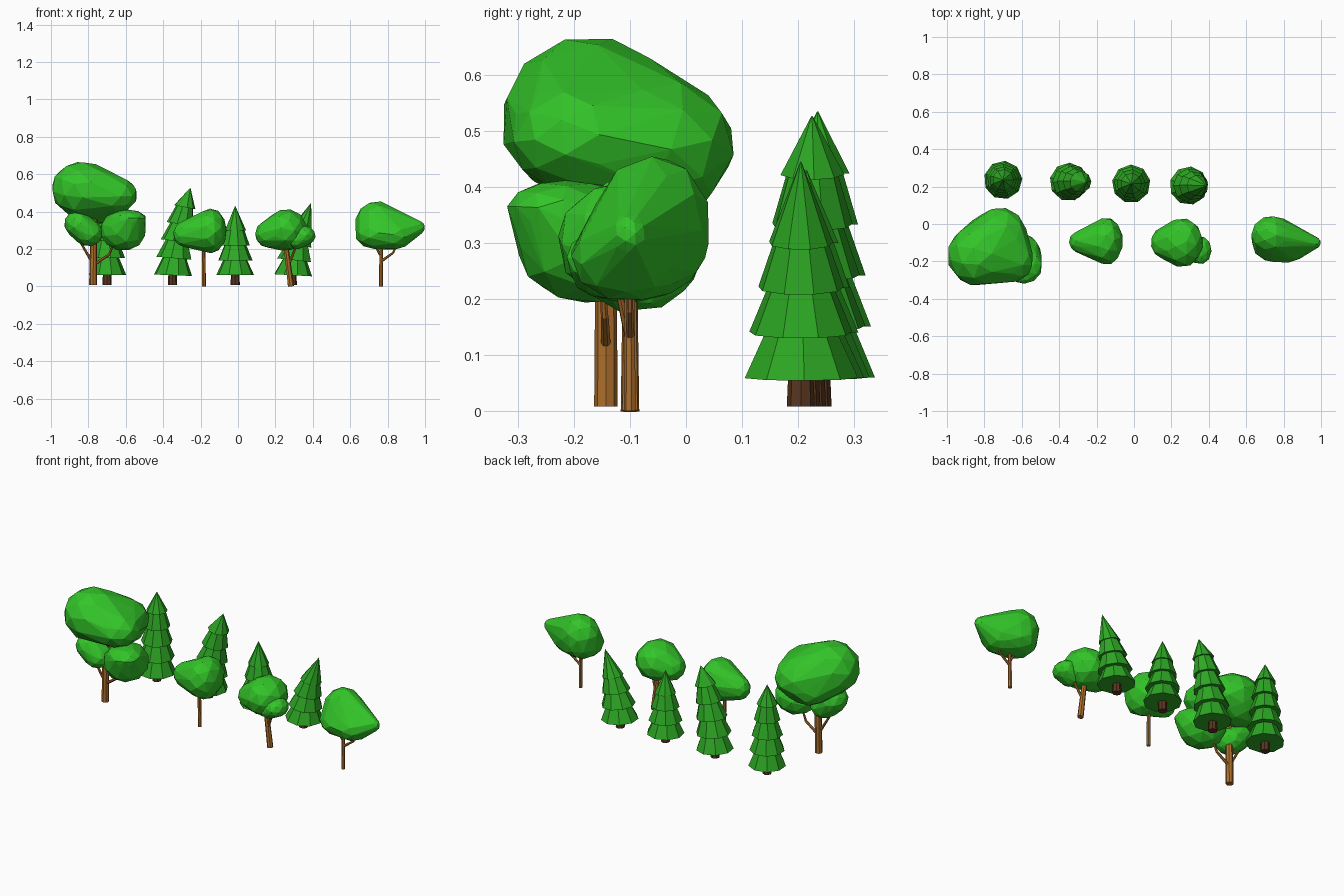
import bpy, bmesh, math, random
from mathutils import Vector, Matrix

if "Cube" in bpy.data.objects:
    bpy.data.objects.remove(bpy.data.objects["Cube"])

random.seed(4)


def material(name, rgb):
    m = bpy.data.materials.new(name)
    m.diffuse_color = (*rgb, 1)
    m.use_nodes = True
    m.node_tree.nodes["Principled BSDF"].inputs["Base Color"].default_value = m.diffuse_color
    return m


LEAF = material("leaf green", (0.033, 0.56, 0.022))
PINE = material("pine green", (0.026, 0.39, 0.017))
BARK = material("light bark", (0.42, 0.16, 0.026))
DARK = material("dark bark", (0.10, 0.036, 0.014))


def finish(bm, name, mat):
    bmesh.ops.recalc_face_normals(bm, faces=bm.faces)
    me = bpy.data.meshes.new(name)
    bm.to_mesh(me)
    bm.free()
    me.materials.append(mat)
    ob = bpy.data.objects.new(name, me)
    bpy.context.collection.objects.link(ob)
    return ob


def crown(name, *parts):
    """Faceted leaf mass: convex hull around a few ellipsoids (centre, radii)."""
    bm = bmesh.new()
    for c, r in parts:
        turn = Matrix.Rotation(random.uniform(0, 6), 4, (0.3, 0.5, 0.8))
        bmesh.ops.create_icosphere(bm, subdivisions=2, radius=1,
                                   matrix=Matrix.Translation(c) @ Matrix.Diagonal((*r, 1)) @ turn)
    bmesh.ops.delete(bm, geom=bm.faces[:] + bm.edges[:], context='EDGES_FACES')
    bmesh.ops.convex_hull(bm, input=bm.verts[:])
    bmesh.ops.delete(bm, geom=[v for v in bm.verts if not v.link_faces], context='VERTS')
    bmesh.ops.remove_doubles(bm, verts=bm.verts[:], dist=0.018)
    finish(bm, name, LEAF)


def limb(name, p0, p1, r0, r1, sides=7, mat=BARK):
    """Tapered straight trunk or branch."""
    p0, p1 = Vector(p0), Vector(p1)
    d = p1 - p0
    bm = bmesh.new()
    bmesh.ops.create_cone(bm, cap_ends=True, segments=sides, radius1=r0, radius2=r1, depth=d.length,
                          matrix=Matrix.Translation((p0 + p1) / 2)
                          @ d.to_track_quat('Z', 'Y').to_matrix().to_4x4())
    finish(bm, name, mat)


def pine(n, x, y, height, tiers, lean):
    """Stacked skirts, narrowing upward and bent along x."""
    limb(f"pine_trunk_{n}", (x, y, 0.008), (x, y, 0.1), 0.025, 0.021, 8, DARK)
    step = 0.08 if tiers == 4 else 0.091
    bm = bmesh.new()
    for i in range(tiers):
        t = i / (tiers - 1)
        z0 = 0.06 + step * i
        r0 = 0.103 - 0.045 * t ** 1.4
        last = i == tiers - 1
        z1, r1 = (height, 0.001) if last else (z0 + step + 0.02, r0 * 0.55)
        turn = Matrix.Rotation(random.uniform(-0.2, 0.2), 4, 'Z')
        bmesh.ops.create_cone(bm, cap_ends=True, segments=9, radius1=r0, radius2=r1, depth=z1 - z0,
                              matrix=Matrix.Translation((0, 0, (z0 + z1) / 2)) @ turn)
    for v in bm.verts:
        u = v.co.z / height
        slope = 1.8 * lean / height * u ** 0.8
        v.co = (x + v.co.x + lean * u ** 1.8, y + v.co.y, v.co.z - 0.7 * slope * v.co.x)
    finish(bm, f"pine_needles_{n}", PINE)


# Row of pines at the back
pine(1, -0.70, 0.235, 0.535, 5, 0.0)
pine(2, -0.35, 0.225, 0.527, 5, 0.095)
pine(3, -0.015, 0.215, 0.43, 4, 0.0)
pine(4, 0.29, 0.205, 0.445, 4, 0.10)

# Big tree on the left
limb("big_trunk", (-0.775, -0.143, 0.008), (-0.77, -0.143, 0.40), 0.021, 0.018, 8)
limb("big_branch_left", (-0.775, -0.143, 0.12), (-0.85, -0.15, 0.25), 0.008, 0.006)
limb("big_branch_right", (-0.77, -0.143, 0.115), (-0.69, -0.145, 0.17), 0.009, 0.007)
limb("big_branch_right_tip", (-0.69, -0.145, 0.168), (-0.66, -0.15, 0.24), 0.007, 0.005)
crown("big_crown_top",
      ((-0.835, -0.168, 0.52), (0.165, 0.165, 0.15)),
      ((-0.72, -0.072, 0.475), (0.15, 0.163, 0.125)),
      ((-0.67, -0.195, 0.49), (0.135, 0.12, 0.10)),
      ((-0.77, -0.065, 0.43), (0.13, 0.125, 0.10)))
crown("big_crown_right",
      ((-0.615, -0.175, 0.30), (0.125, 0.13, 0.11)),
      ((-0.59, -0.225, 0.36), (0.10, 0.095, 0.052)))
crown("big_crown_left",
      ((-0.855, -0.17, 0.335), (0.075, 0.09, 0.075)),
      ((-0.80, -0.17, 0.285), (0.08, 0.085, 0.07)))

# Thin tree left of the middle
limb("thin_trunk", (-0.182, -0.10, 0), (-0.185, -0.10, 0.25), 0.011, 0.009)
crown("thin_crown",
      ((-0.147, -0.092, 0.297), (0.088, 0.128, 0.122)),
      ((-0.28, -0.095, 0.28), (0.068, 0.062, 0.07)))

# Leaning tree right of the middle
limb("leaning_trunk", (0.283, -0.10, 0), (0.25, -0.10, 0.26), 0.017, 0.013)
limb("leaning_branch", (0.272, -0.10, 0.12), (0.32, -0.125, 0.24), 0.008, 0.006)
crown("leaning_crown",
      ((0.257, -0.10, 0.302), (0.115, 0.132, 0.112)),
      ((0.17, -0.10, 0.28), (0.08, 0.088, 0.075)))
crown("leaning_crown_side",
      ((0.355, -0.14, 0.272), (0.06, 0.075, 0.053)),
      ((0.315, -0.14, 0.245), (0.055, 0.065, 0.045)))

# Tree on the far right
limb("right_trunk", (0.765, -0.10, 0), (0.765, -0.10, 0.25), 0.011, 0.009)
limb("right_branch_a", (0.767, -0.10, 0.135), (0.83, -0.10, 0.18), 0.008, 0.006)
limb("right_branch_a_tip", (0.829, -0.10, 0.178), (0.855, -0.10, 0.24), 0.006, 0.005)
limb("right_branch_b", (0.762, -0.10, 0.165), (0.725, -0.10, 0.23), 0.007, 0.005)
crown("right_crown",
      ((0.74, -0.06, 0.335), (0.115, 0.105, 0.122)),
      ((0.74, -0.085, 0.28), (0.115, 0.12, 0.082)),
      ((0.83, -0.105, 0.275), (0.10, 0.10, 0.08)),
      ((0.955, -0.10, 0.315), (0.045, 0.035, 0.04)))
